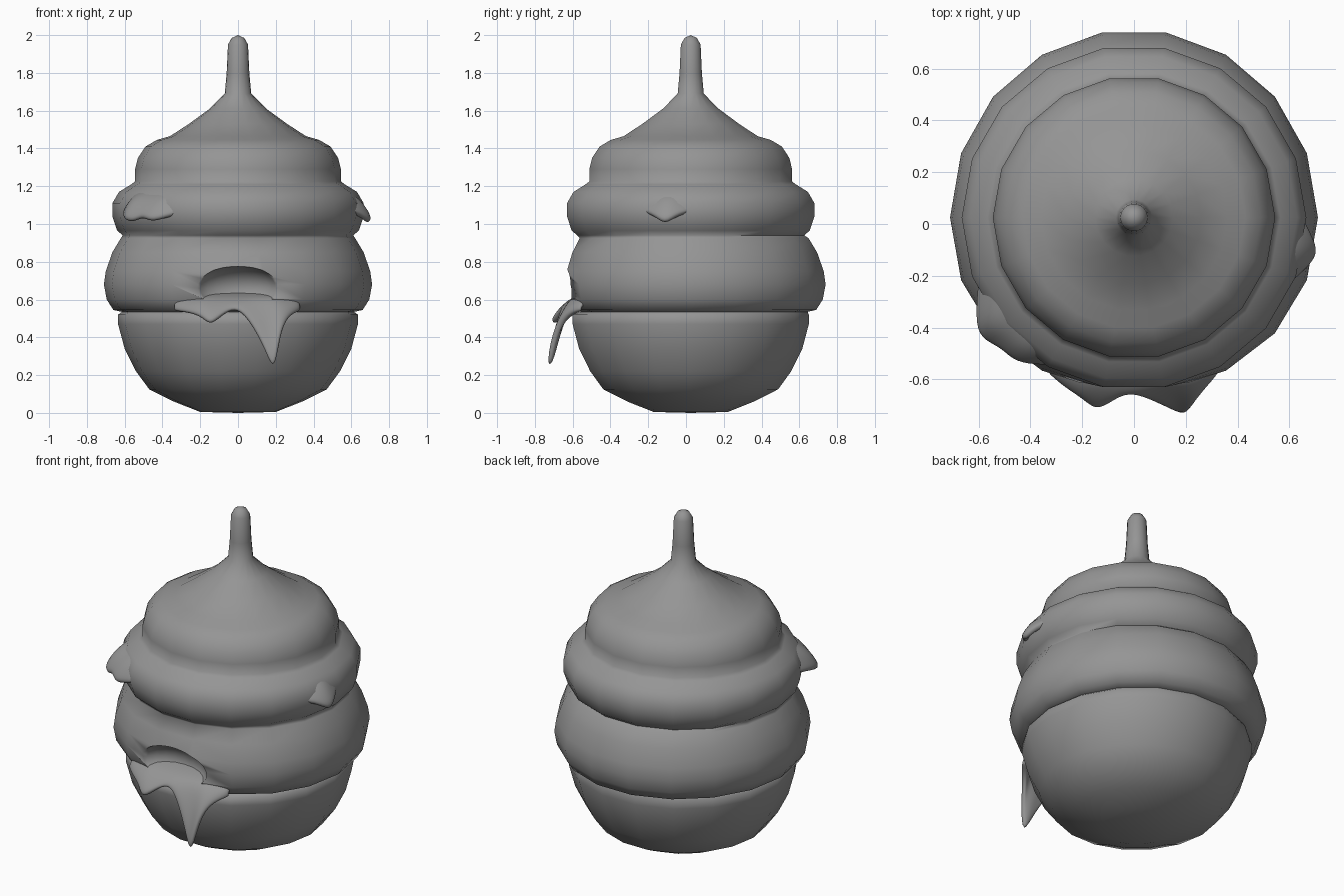
import bpy, bmesh
from math import sin, cos, pi, radians
from mathutils import Matrix, Vector

if "Cube" in bpy.data.objects:
    bpy.data.objects.remove(bpy.data.objects["Cube"])

CY = 0.025   # body axis sits slightly behind the origin
SIDES = 18

grey = bpy.data.materials.new("dark_grey")
grey.diffuse_color = (0.3, 0.3, 0.3, 1)
grey.use_nodes = True
grey.node_tree.nodes["Principled BSDF"].inputs["Base Color"].default_value = grey.diffuse_color


def make_object(name, bm):
    bmesh.ops.recalc_face_normals(bm, faces=bm.faces)
    mesh = bpy.data.meshes.new(name)
    bm.to_mesh(mesh)
    bm.free()
    mesh.materials.append(grey)
    ob = bpy.data.objects.new(name, mesh)
    bpy.context.collection.objects.link(ob)
    return ob


def activate(ob):
    bpy.ops.object.select_all(action='DESELECT')
    ob.select_set(True)
    bpy.context.view_layer.objects.active = ob


def smooth(ob, angle):
    activate(ob)
    bpy.ops.object.shade_smooth_by_angle(angle=radians(angle))


def lathe(name, profile):
    """Closed turned solid; first and last profile points lie on the axis."""
    bm = bmesh.new()
    low = bm.verts.new((0, CY, profile[0][1]))
    top = bm.verts.new((0, CY, profile[-1][1]))
    rings = []
    for r, z in profile[1:-1]:
        ring = []
        for i in range(SIDES):
            a = 2 * pi * i / SIDES
            x, y = r * cos(a), r * sin(a)
            # the lower coil is flattened at the front and fuller at the back
            if 0.53 < z < 0.93:
                y += 0.035 * max(0, -y / 0.7) ** 3 + 0.015 * max(0, y / 0.7)
            ring.append(bm.verts.new((x, y + CY, z)))
        rings.append(ring)
    for i in range(SIDES):
        j = (i + 1) % SIDES
        bm.faces.new((low, rings[0][j], rings[0][i]))
        bm.faces.new((top, rings[-1][i], rings[-1][j]))
        for a, b in zip(rings, rings[1:]):
            bm.faces.new((a[i], a[j], b[j], b[i]))
    return make_object(name, bm)


def drip(name, angle, columns, thickness):
    """Flowing sheet. Each column lists (across, outward, height) points."""
    rot = Matrix.Rotation(radians(angle), 4, 'Z')
    bm = bmesh.new()
    grid = [[bm.verts.new(rot @ Vector((t, -r, z)) + Vector((0, CY, 0)))
             for t, r, z in col] for col in columns]
    for a, b in zip(grid, grid[1:]):
        for k in range(len(a) - 1):
            bm.faces.new((a[k], a[k + 1], b[k + 1], b[k]))
    ob = make_object(name, bm)
    solid = ob.modifiers.new("thickness", 'SOLIDIFY')
    solid.thickness = thickness
    solid.offset = 0
    sub = ob.modifiers.new("soften", 'SUBSURF')
    sub.levels = sub.render_levels = 2
    smooth(ob, 180)
    return ob


# Hive body: bowl, two coils, cap and stem in one turned profile
hive = lathe("hive_body", [
    (0, 0), (0.20, 0.005), (0.34, 0.06), (0.47, 0.125), (0.54, 0.22),
    (0.60, 0.34), (0.635, 0.47), (0.635, 0.52), (0.615, 0.535),
    (0.66, 0.545), (0.695, 0.60), (0.71, 0.68), (0.70, 0.75), (0.665, 0.85),
    (0.62, 0.925), (0.61, 0.94), (0.64, 0.965), (0.665, 1.04),
    (0.665, 1.11), (0.63, 1.17), (0.565, 1.21), (0.545, 1.225),
    (0.545, 1.29), (0.53, 1.35), (0.49, 1.41), (0.43, 1.445), (0.36, 1.465),
    (0.26, 1.53), (0.15, 1.61), (0.07, 1.69), (0.06, 1.80), (0.053, 1.95),
    (0.033, 1.985), (0, 2)])

# Entrance hollow at the front, cut with a flattened ball
bm = bmesh.new()
bmesh.ops.create_uvsphere(
    bm, u_segments=24, v_segments=14, radius=1,
    matrix=Matrix.Translation((0, -0.66, 0.66)) @ Matrix.Diagonal((0.23, 0.15, 0.12, 1)))
cutter = make_object("entrance_cutter", bm)
cutter.hide_render = True
activate(hive)
cut = hive.modifiers.new("entrance", 'BOOLEAN')
cut.object = cutter
cut.operation = 'DIFFERENCE'
cut.solver = 'EXACT'
bpy.ops.object.modifier_apply(modifier="entrance")
bpy.data.objects.remove(cutter)
smooth(hive, 85)

# Honey running out of the entrance: (across, tip across, tip outward, tip height)
tips = [(-0.34, -0.34, 0.57, 0.54), (-0.26, -0.25, 0.65, 0.53),
        (-0.20, -0.19, 0.69, 0.505), (-0.14, -0.15, 0.74, 0.465),
        (-0.08, -0.10, 0.71, 0.50), (-0.03, -0.04, 0.66, 0.55),
        (0.03, 0.03, 0.67, 0.54), (0.09, 0.14, 0.73, 0.35),
        (0.16, 0.19, 0.755, 0.20), (0.21, 0.215, 0.74, 0.36),
        (0.25, 0.25, 0.67, 0.51), (0.33, 0.33, 0.57, 0.54)]
front = []
for t, tt, r, z in tips:
    edge = max(0, abs(t) - 0.2) * 0.6   # outer ends sink into the coil
    front.append([(t * 0.8, 0.48, 0.63), (t * 0.95, 0.60 - edge, 0.605),
                  (t, 0.65 - edge, 0.575),
                  ((t + tt) / 2, (0.67 - edge + r) / 2, 0.565 * 0.55 + z * 0.45),
                  (tt, r, z)])
drip("entrance_honey_drip", 0, front, 0.035)


# Small drips growing out of the upper coil
def coil_drip(name, angle, tips):
    drip(name, angle, [[(t, 0.50, 1.19), (t, r - 0.08, 1.14),
                        (t, r - 0.025, (1.12 + z) / 2), (t, r, z)]
                       for t, r, z in tips], 0.04)


coil_drip("upper_left_drip", -47, [
    (-0.25, 0.57, 1.07), (-0.17, 0.66, 1.05), (-0.09, 0.74, 1.02),
    (-0.03, 0.73, 1.01), (0.02, 0.71, 1.04), (0.08, 0.71, 1.01),
    (0.14, 0.67, 1.03), (0.22, 0.58, 1.06)])
coil_drip("upper_right_drip", 79, [
    (-0.18, 0.59, 1.07), (-0.07, 0.68, 1.05), (0, 0.72, 0.99),
    (0.06, 0.68, 1.05), (0.17, 0.59, 1.07)])
